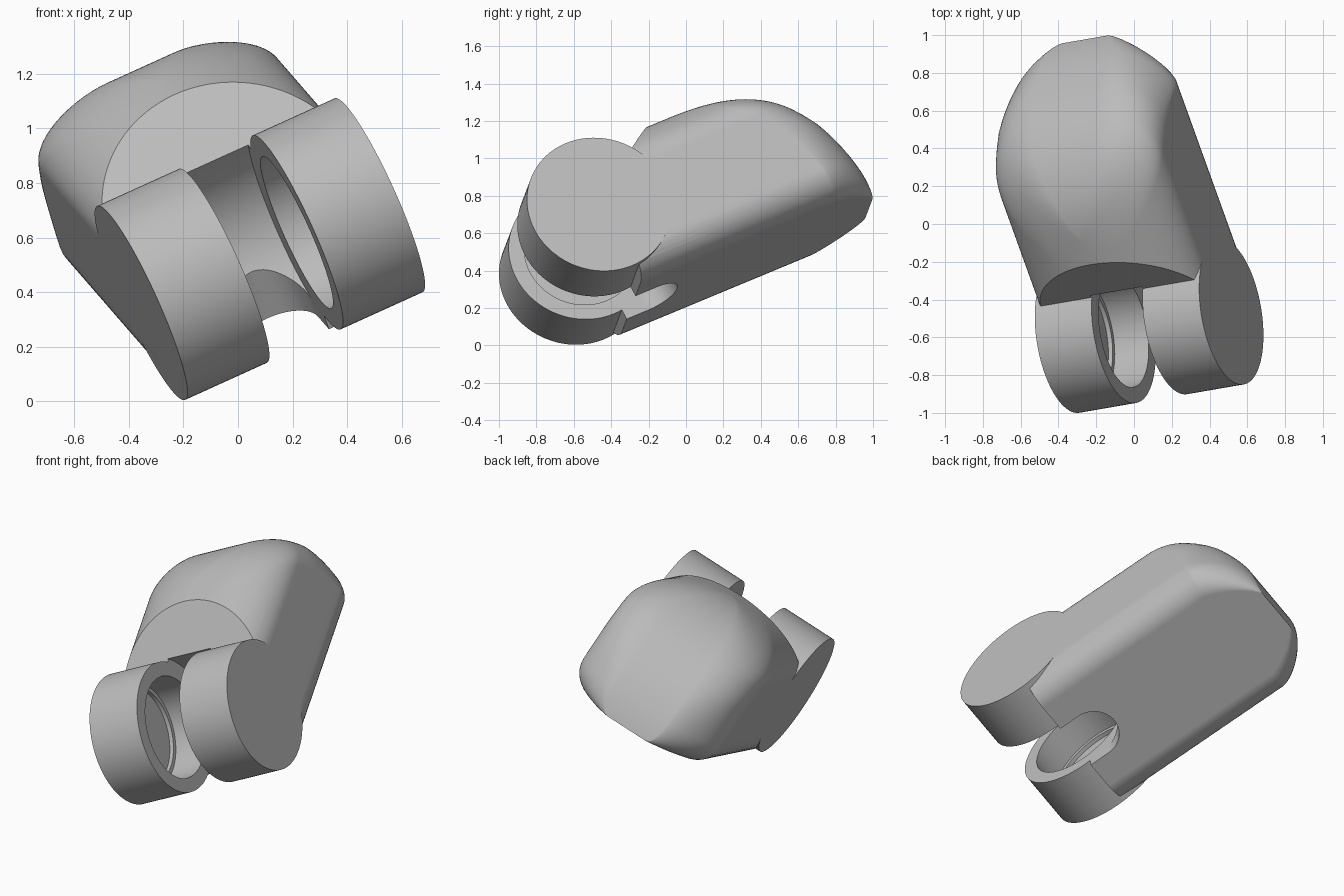
import bpy, bmesh, math
from mathutils import Vector, Matrix

if "Cube" in bpy.data.objects:
    bpy.data.objects.remove(bpy.data.objects["Cube"], do_unlink=True)

# Local frame: u = hinge axis, v = length, w = up
HALF = 0.4835               # half width along the hinge
GAP = 0.15                  # half gap between the lugs
BOTTOM, TOP = -0.445, 0.42
FRONT, END = 0.05, 1.5
CROWN = 0.30                # height of the elliptical crown
DOME = 0.78                 # length of the rounded rear
LOW_R, CORNER = 0.16, 0.28

grey = bpy.data.materials.new("plain_grey")
grey.use_nodes = True
grey.diffuse_color = (0.5, 0.5, 0.5, 1)
grey.node_tree.nodes["Principled BSDF"].inputs["Base Color"].default_value = (0.5, 0.5, 0.5, 1)


def make_object(name, bm):
    bmesh.ops.recalc_face_normals(bm, faces=bm.faces)
    mesh = bpy.data.meshes.new(name)
    bm.to_mesh(mesh)
    bm.free()
    mesh.materials.append(grey)
    ob = bpy.data.objects.new(name, mesh)
    bpy.context.collection.objects.link(ob)
    return ob


def hinge_cylinder(name, radius, half):
    bm = bmesh.new()
    bmesh.ops.create_cone(bm, cap_ends=True, segments=96, radius1=radius, radius2=radius,
                          depth=2 * half, matrix=Matrix.Rotation(math.pi / 2, 4, 'Y'))
    return make_object(name, bm)


def make_active(ob):
    bpy.ops.object.select_all(action='DESELECT')
    bpy.context.view_layer.objects.active = ob
    ob.select_set(True)


def combine(target, other, operation):
    mod = target.modifiers.new(operation.lower(), 'BOOLEAN')
    mod.operation, mod.solver, mod.object = operation, 'EXACT', other
    make_active(target)
    bpy.ops.object.modifier_apply(modifier=mod.name)
    bpy.data.objects.remove(other, do_unlink=True)


def ellipse(x):
    """Height of a unit quarter circle at x."""
    x = min(max(x, 0), 1)
    return math.sqrt(1 - x * x)


def outline(w, steps=16):
    """Plan outline of the body at height w, with softened rear corners."""
    s = HALF * ellipse((w - TOP + CROWN) / CROWN)
    s -= LOW_R * (1 - ellipse((BOTTOM + LOW_R - w) / LOW_R))
    e = END - DOME * (1 - ellipse((w - BOTTOM) / (TOP - BOTTOM)))
    r = 0.6 * s
    power = 1 + 0.5 * min(max(w / BOTTOM, 0), 1)      # flatter corners near the base
    half = [(s, FRONT)]
    for i in range(steps + 1):
        t = math.pi / 2 * i / steps
        c, d = max(math.cos(t), 0) ** power, math.sin(t) ** power
        half.append((s - r + r * c, e - CORNER + CORNER * d))
    return half + [(-u, v) for u, v in reversed(half)]


# Body: stacked outlines from the rounded base to the domed top
levels = [BOTTOM + LOW_R * (1 - math.cos(math.pi / 2 * i / 10)) for i in range(11)]
straight = TOP - CROWN - levels[-1]
levels += [levels[-1] + straight * i / 10 for i in range(1, 10)]
levels += [TOP - CROWN + CROWN * math.sin(math.radians(89 * i / 28)) for i in range(29)]
bm = bmesh.new()
rings = [[bm.verts.new((u, v, w)) for u, v in outline(w)] for w in levels]
for low, high in zip(rings, rings[1:]):
    for i in range(len(low)):
        j = (i + 1) % len(low)
        bm.faces.new((low[i], low[j], high[j], high[i]))
bm.faces.new(rings[0])
bm.faces.new(rings[-1])

# Sloping flat cut above the hinge
slope = math.radians(35.5)
cut = bmesh.ops.bisect_plane(bm, geom=bm.verts[:] + bm.edges[:] + bm.faces[:], plane_co=(0, 0, 0),
                             plane_no=(0, -math.sin(slope), math.cos(slope)), clear_outer=True)
rim = [g for g in cut["geom_cut"] if isinstance(g, bmesh.types.BMEdge)]
bmesh.ops.contextual_create(bm, geom=rim)
body = make_object("hinged_body", bm)

# Round hinge lugs, then the gap between them
combine(body, hinge_cylinder("lugs", 0.39, HALF), 'UNION')
combine(body, hinge_cylinder("gap_cutter", 0.41, GAP), 'DIFFERENCE')

# Round-ended slot through the base
bm = bmesh.new()
plan = [(GAP * math.cos(t), 0.18 + GAP * math.sin(t)) for t in (math.pi * i / 32 for i in range(33))]
plan += [(-GAP, -0.1), (GAP, -0.1)]
face = bm.faces.new([bm.verts.new((u, v, -0.6)) for u, v in plan])
grown = bmesh.ops.extrude_face_region(bm, geom=[face])
bmesh.ops.translate(bm, vec=(0, 0, 0.45), verts=[g for g in grown["geom"] if isinstance(g, bmesh.types.BMVert)])
combine(body, make_object("slot_cutter", bm), 'DIFFERENCE')

# Stepped bores in the inner lug faces
for radius, half in ((0.305, 0.35), (0.28, 0.375)):
    combine(body, hinge_cylinder("bore_cutter", radius, half), 'DIFFERENCE')

# Tilt into place
a = Vector((0.9, 0.155, 0.408)).normalized()
l = Vector((-0.325, 0.875, 0.36))
l = (l - a * l.dot(a)).normalized()
frame = Matrix((a, l, a.cross(l))).transposed().to_4x4()
body.data.transform(Matrix.Translation((0.08, -0.54, 0.5575)) @ frame)

# Smooth rounds with sharp edges and clean flats
make_active(body)
bpy.ops.object.shade_smooth_by_angle(angle=math.radians(30))
weighted = body.modifiers.new("clean_flats", 'WEIGHTED_NORMAL')
weighted.keep_sharp = True
